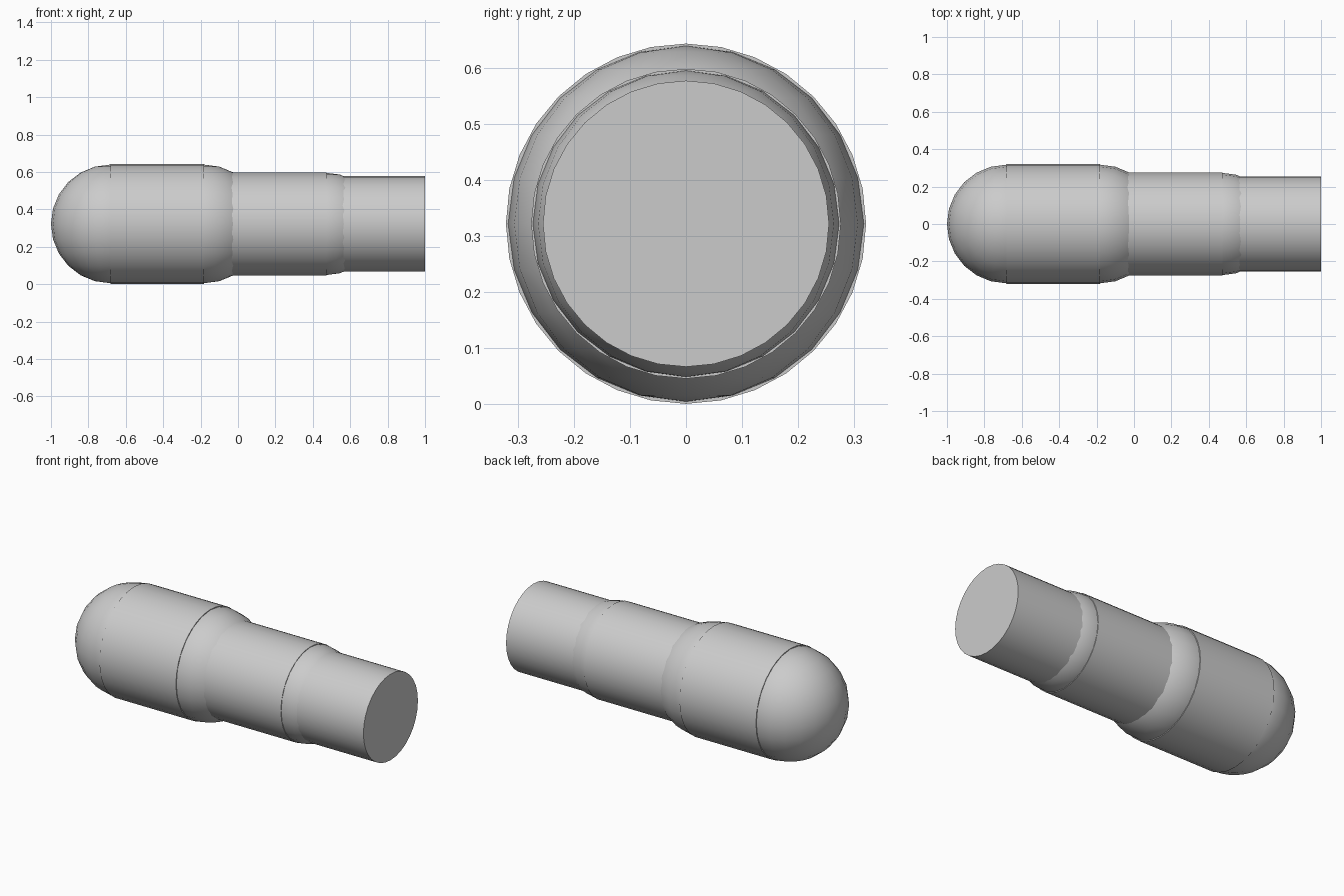
import bpy, math

if "Cube" in bpy.data.objects:
    bpy.data.objects.remove(bpy.data.objects["Cube"])

grey = bpy.data.materials.new("light grey")
grey.diffuse_color = (0.6, 0.6, 0.6, 1)
grey.use_nodes = True
grey.node_tree.nodes["Principled BSDF"].inputs["Base Color"].default_value = grey.diffuse_color
CZ = 0.322  # height of the common axis


def finish(name):
    ob = bpy.context.object
    ob.name = name
    ob.data.materials.append(grey)
    bpy.ops.object.shade_smooth_by_angle(angle=math.radians(35))


def tube(name, x0, x1, r):
    bpy.ops.mesh.primitive_cylinder_add(
        vertices=32, radius=r, depth=x1 - x0,
        location=((x0 + x1) / 2, 0, CZ), rotation=(0, math.pi / 2, 0))
    finish(name)


def ball(name, x, r):
    bpy.ops.mesh.primitive_uv_sphere_add(
        segments=24, ring_count=12, radius=r, location=(x, 0, CZ))
    finish(name)


# Three segments, narrowing toward +x
tube("base_segment", -0.683, -0.182, 0.321)
tube("middle_segment", -0.182, 0.474, 0.276)
tube("tip_segment", 0.474, 1.0, 0.255)

# Rounded end and the joints between segments
ball("rounded_end", -0.683, 0.317)
ball("base_joint", -0.182, 0.317)
ball("middle_joint", 0.474, 0.273)
